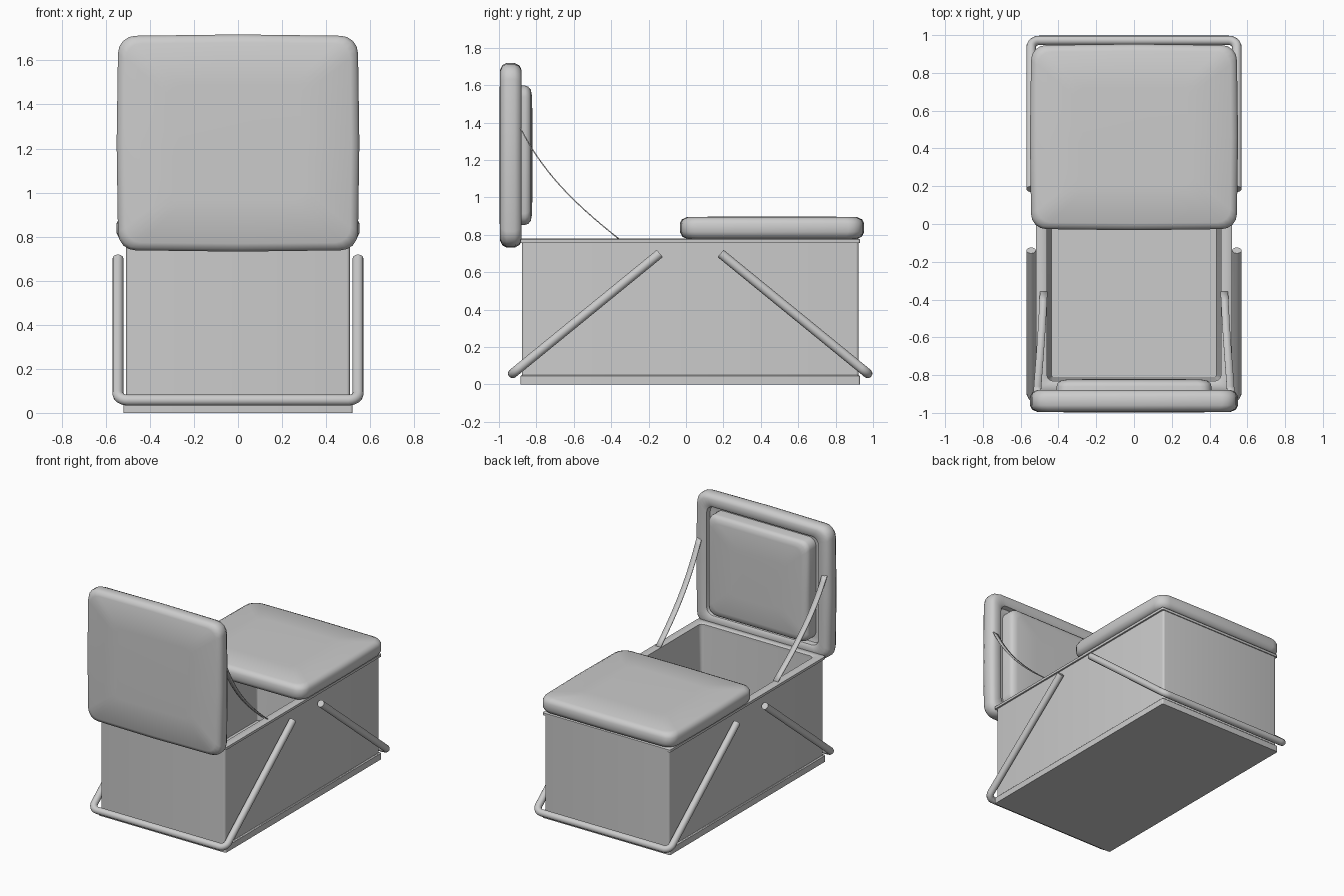
import bpy, bmesh, math
from mathutils import Vector

if "Cube" in bpy.data.objects:
    bpy.data.objects.remove(bpy.data.objects["Cube"])


def smooth(ob, angle=40):
    bpy.ops.object.select_all(action='DESELECT')
    ob.select_set(True)
    bpy.context.view_layer.objects.active = ob
    bpy.ops.object.shade_smooth_by_angle(angle=math.radians(angle))


def new_object(name, bm, loc=(0, 0, 0), rot=(0, 0, 0)):
    bmesh.ops.recalc_face_normals(bm, faces=bm.faces)
    me = bpy.data.meshes.new(name)
    bm.to_mesh(me)
    bm.free()
    ob = bpy.data.objects.new(name, me)
    bpy.context.collection.objects.link(ob)
    ob.location, ob.rotation_euler = loc, rot
    smooth(ob)
    return ob


def rounded_rect(hx, hy, z, r, bulge=0.0, seg=4):
    pts = []
    for k, (sx, sy) in enumerate([(1, 1), (-1, 1), (-1, -1), (1, -1)]):
        for i in range(seg + 1):
            a = math.pi / 2 * (k + i / seg)
            x = sx * (hx - r) + r * math.cos(a)
            y = sy * (hy - r) + r * math.sin(a)
            pts.append((x, y, z))
        mid = [(0, hy + bulge), (-hx - bulge, 0), (0, -hy - bulge), (hx + bulge, 0)][k]
        pts.append((*mid, z))
    return pts


def loft(name, rings, loc=(0, 0, 0), rot=(0, 0, 0), closed=False):
    """Skin rounded rectangles (hx, hy, z, r, bulge); cap the ends or close the loop."""
    bm = bmesh.new()
    loops = [[bm.verts.new(p) for p in rounded_rect(*r)] for r in rings]
    n = len(loops[0])
    pairs = list(zip(loops, loops[1:]))
    if closed:
        pairs.append((loops[-1], loops[0]))
    else:
        bm.faces.new(loops[0])
        bm.faces.new(loops[-1])
    for a, b in pairs:
        for i in range(n):
            j = (i + 1) % n
            bm.faces.new((a[i], a[j], b[j], b[i]))
    return new_object(name, bm, loc, rot)


# Storage box: base flange, hollow body and top rim
CY = 0.0225
loft("base_flange", [(0.52, 0.907, 0, 0.01), (0.52, 0.907, 0.045, 0.01),
                     (0.515, 0.902, 0.05, 0.01)], (0, CY, 0))
loft("box_body", [(0.508, 0.9, 0.04, 0.015), (0.508, 0.9, 0.765, 0.015),
                  (0.462, 0.855, 0.765, 0.03), (0.438, 0.832, 0.06, 0.01)], (0, CY, 0))
loft("top_rim", [(0.52, 0.907, 0.757, 0.01), (0.52, 0.907, 0.775, 0.01),
                 (0.514, 0.901, 0.78, 0.01), (0.466, 0.859, 0.78, 0.03),
                 (0.46, 0.853, 0.775, 0.03), (0.46, 0.853, 0.757, 0.03)],
     (0, CY, 0), closed=True)


# Padded lids with a recessed underside and an inner pad
def lid(prefix, loc, rot):
    loft(prefix + "_lid", [
        (0.43, 0.38, 0.05, 0.04), (0.45, 0.395, 0.045, 0.05), (0.455, 0.40, 0.01, 0.05),
        (0.47, 0.415, 0.0, 0.05), (0.515, 0.458, 0.0, 0.07), (0.534, 0.476, 0.01, 0.08, 0.004),
        (0.545, 0.487, 0.035, 0.08, 0.006), (0.545, 0.487, 0.08, 0.08, 0.006),
        (0.535, 0.477, 0.102, 0.08, 0.005), (0.51, 0.452, 0.114, 0.07, 0.004),
        (0.3, 0.26, 0.118, 0.05)], loc, rot)
    loft(prefix + "_lid_pad", [
        (0.41, 0.372, 0.06, 0.06), (0.41, 0.372, -0.02, 0.06), (0.405, 0.367, -0.036, 0.06),
        (0.39, 0.352, -0.05, 0.06), (0.36, 0.322, -0.056, 0.05), (0.2, 0.18, -0.06, 0.05)],
        loc, rot)


lid("rear", (0, 0.46, 0.78), (0, 0, 0))
lid("front_open", (0, -0.88, 1.225), (math.pi / 2, 0, 0))


# Bent tube frames: two slanted arms joined by a crossbar with rounded corners
def tube_frame(name, top, bottom, rad=0.025, bend=0.045):
    hx = 0.545
    t, b = Vector((hx, *top)), Vector((hx, *bottom))
    up = (t - b).normalized()
    side = Vector((-1, 0, 0))
    centre = b + bend * (up + side)
    half = [t]
    for i in range(7):
        a = math.pi / 2 * i / 6
        half.append(centre - side * bend * math.cos(a) - up * bend * math.sin(a))
    pts = half + [Vector((-p.x, p.y, p.z)) for p in reversed(half)]
    cu = bpy.data.curves.new(name, 'CURVE')
    cu.dimensions = '3D'
    cu.bevel_depth, cu.bevel_resolution, cu.use_fill_caps = rad, 4, True
    sp = cu.splines.new('POLY')
    sp.points.add(len(pts) - 1)
    for p, v in zip(sp.points, pts):
        p.co = (*v, 1)
    ob = bpy.data.objects.new(name, cu)
    bpy.context.collection.objects.link(ob)
    bpy.ops.object.select_all(action='DESELECT')
    ob.select_set(True)
    bpy.context.view_layer.objects.active = ob
    bpy.ops.object.convert(target='MESH')
    smooth(bpy.context.object)


tube_frame("front_tube_frame", (-0.14, 0.70), (-0.927, 0.058))
tube_frame("rear_tube_frame", (0.185, 0.70), (0.972, 0.058))

# Curved straps holding the open lid
P = [Vector(p) for p in ((0.512, -0.885, 1.37), (0.505, -0.77, 1.145),
                         (0.49, -0.62, 0.985), (0.478, -0.36, 0.779))]
for side, label in ((1, "right"), (-1, "left")):
    bm = bmesh.new()
    rows = []
    for i in range(17):
        t = i / 16
        u = 1 - t
        c = u**3 * P[0] + 3 * u*u * t * P[1] + 3 * u * t*t * P[2] + t**3 * P[3]
        rows.append([bm.verts.new((side * (c.x + d), c.y, c.z)) for d in (-0.02, 0.02)])
    for a, b in zip(rows, rows[1:]):
        bm.faces.new((a[0], a[1], b[1], b[0]))
    strap = new_object(label + "_lid_strap", bm)
    mod = strap.modifiers.new("thickness", 'SOLIDIFY')
    mod.thickness, mod.offset = 0.006, 0
